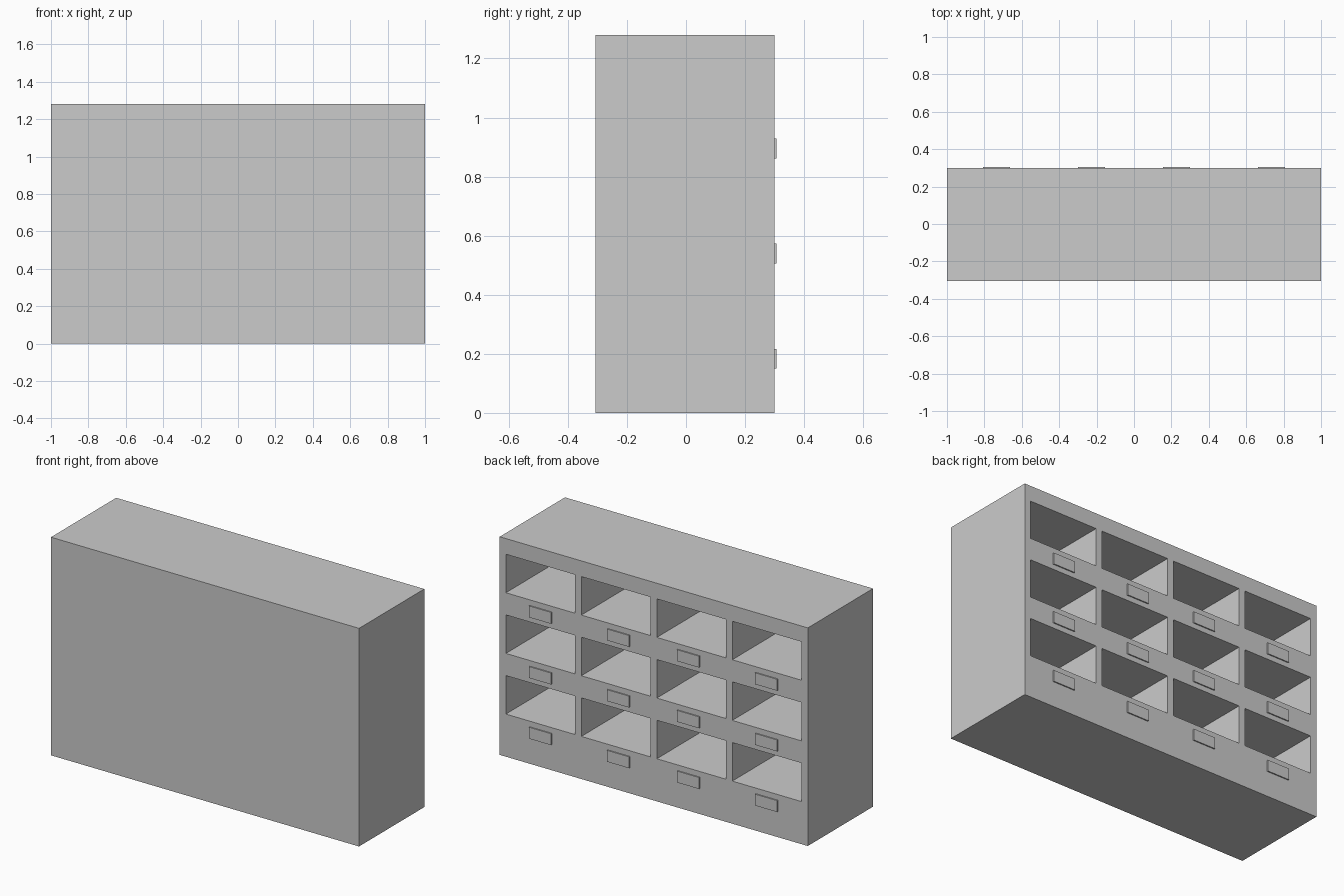
import bpy

if "Cube" in bpy.data.objects:
    bpy.data.objects.remove(bpy.data.objects["Cube"])

Y_FRONT, Y_BACK, Y_LABEL = -0.306, 0.299, 0.306
HEIGHT = 1.28
PITCH = 0.356            # row spacing
BACKBOARD = 0.035        # thickness of the closed side


def box(name, x, y, z):
    """Box from (min, max) pairs."""
    lo, hi = zip(x, y, z)
    bpy.ops.mesh.primitive_cube_add(
        size=1, location=[(a + b) / 2 for a, b in zip(lo, hi)])
    ob = bpy.context.object
    ob.name = name
    ob.scale = [b - a for a, b in zip(lo, hi)]
    bpy.ops.object.transform_apply(location=False, rotation=False, scale=True)
    return ob


# cabinet body
cabinet = box("cabinet", (-1, 1), (Y_FRONT, Y_BACK), (0, HEIGHT))

# pigeonhole cutters and label plates
cutters = []
label_x = (-0.734, -0.227, 0.227, 0.734)
for row in range(3):
    z = row * PITCH
    for col in range(4):
        x = -0.96 + col * 0.49
        cutters.append(box("cutter", (x, x + 0.45),
                           (Y_FRONT + BACKBOARD, Y_BACK + 0.1),
                           (0.25 + z, 0.476 + z)))
        cx = label_x[col]
        box(f"label_plate_{row}_{col}", (cx - 0.072, cx + 0.072),
            (Y_BACK, Y_LABEL), (0.15 + z, 0.217 + z))

# join the cutters and carve the pigeonholes
bpy.ops.object.select_all(action='DESELECT')
for c in cutters:
    c.select_set(True)
bpy.context.view_layer.objects.active = cutters[0]
bpy.ops.object.join()
cutter = bpy.context.object
cutter.hide_render = True

mod = cabinet.modifiers.new("pigeonholes", 'BOOLEAN')
mod.operation = 'DIFFERENCE'
mod.solver = 'EXACT'
mod.object = cutter
bpy.context.view_layer.objects.active = cabinet
bpy.ops.object.modifier_apply(modifier=mod.name)
bpy.data.objects.remove(cutter)
